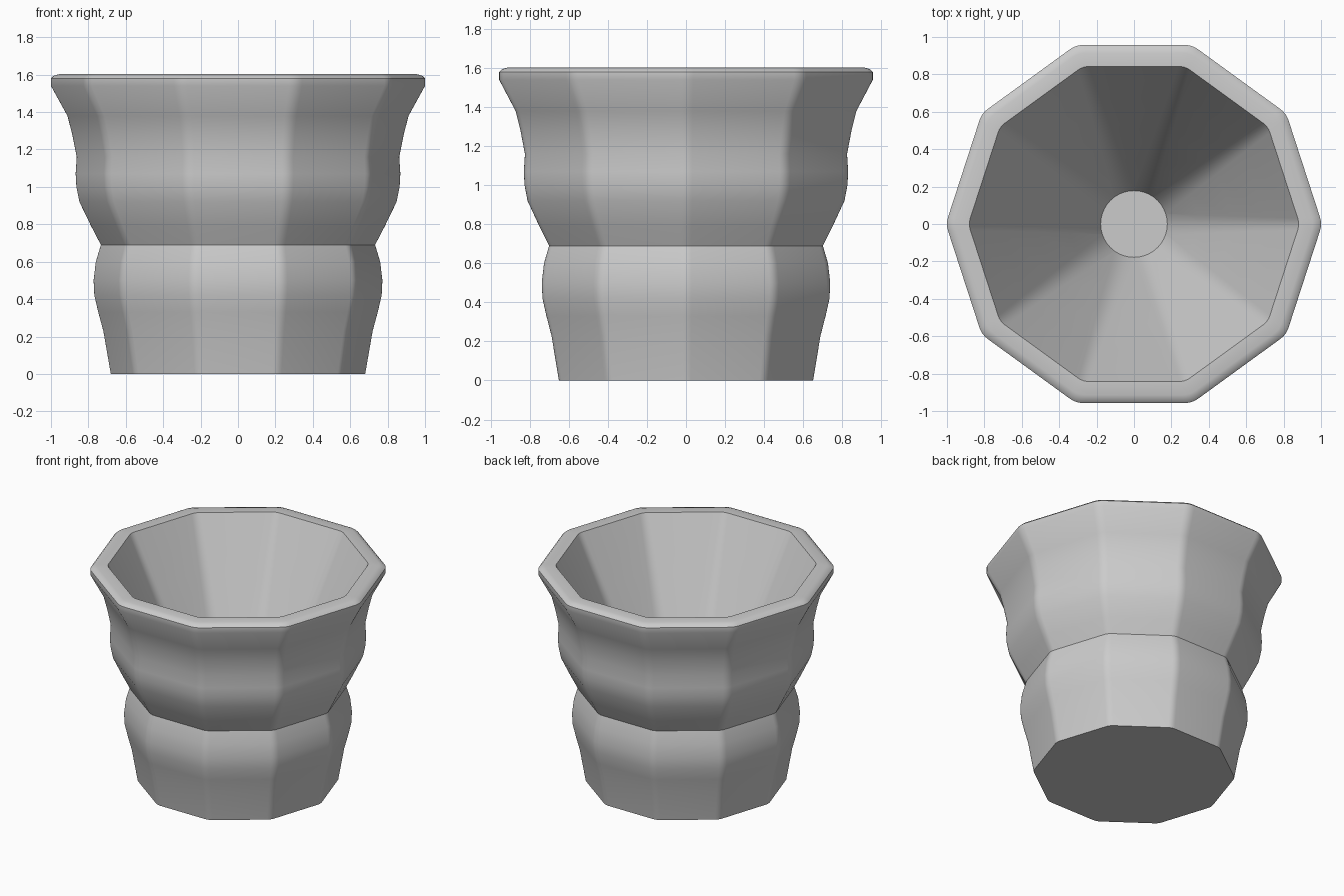
import bpy, bmesh, math
from mathutils import Vector

if "Cube" in bpy.data.objects:
    bpy.data.objects.remove(bpy.data.objects["Cube"])

SIDES, ARC = 10, 4
HALF = math.pi / SIDES


def ring(bm, apothem, fillet, z):
    """Ten-sided ring with rounded corners; fillet == apothem gives a circle."""
    verts = []
    centre = (apothem - fillet) / math.cos(HALF)
    for i in range(SIDES):
        a = 2 * HALF * i
        for j in range(ARC + 1):
            b = a - HALF + 2 * HALF * j / ARC
            # a full circle would duplicate points, so stay just short of it
            verts.append(bm.verts.new((centre * math.cos(a) + fillet * math.cos(b),
                                       centre * math.sin(a) + fillet * math.sin(b), z)))
    return verts


# outer wall: (corner half width, height), from foot to rim
outer = [(.68, 0), (.72, .23), (.747, .33), (.768, .42), (.772, .5), (.76, .6), (.733, .69),
         (.785, .79), (.848, .92), (.864, 1.0), (.868, 1.07), (.862, 1.16),
         (.886, 1.28), (.912, 1.38), (1.0, 1.54), (1.0, 1.58), (.985, 1.594), (.955, 1.603)]
# inner bowl: (corner half width, height), from rim to floor
inner = [(.88, 1.603), (.705, 1.25), (.53, .9), (.355, .55), (.18, .2)]

bm = bmesh.new()
rings = [ring(bm, r * .957, .12 * r, z) for r, z in outer]
for k, (r, z) in enumerate(inner):
    t = k / (len(inner) - 1)
    fillet = .1 * (1 - t) + .175 * t
    rings.append(ring(bm, r * .957 if t < 1 else .178, fillet, z))

# skin between rings, plus foot and bowl floor
for lo, hi in zip(rings, rings[1:]):
    n = len(lo)
    for i in range(n):
        j = (i + 1) % n
        bm.faces.new((lo[i], lo[j], hi[j], hi[i]))
bm.faces.new(rings[0][::-1])
bm.faces.new(rings[-1])
bmesh.ops.recalc_face_normals(bm, faces=bm.faces)

mesh = bpy.data.meshes.new("planter_pot")
bm.to_mesh(mesh)
bm.free()
pot = bpy.data.objects.new("planter_pot", mesh)
bpy.context.collection.objects.link(pot)
bpy.context.view_layer.objects.active = pot
pot.select_set(True)
bpy.ops.object.shade_smooth_by_angle(angle=math.radians(32))
